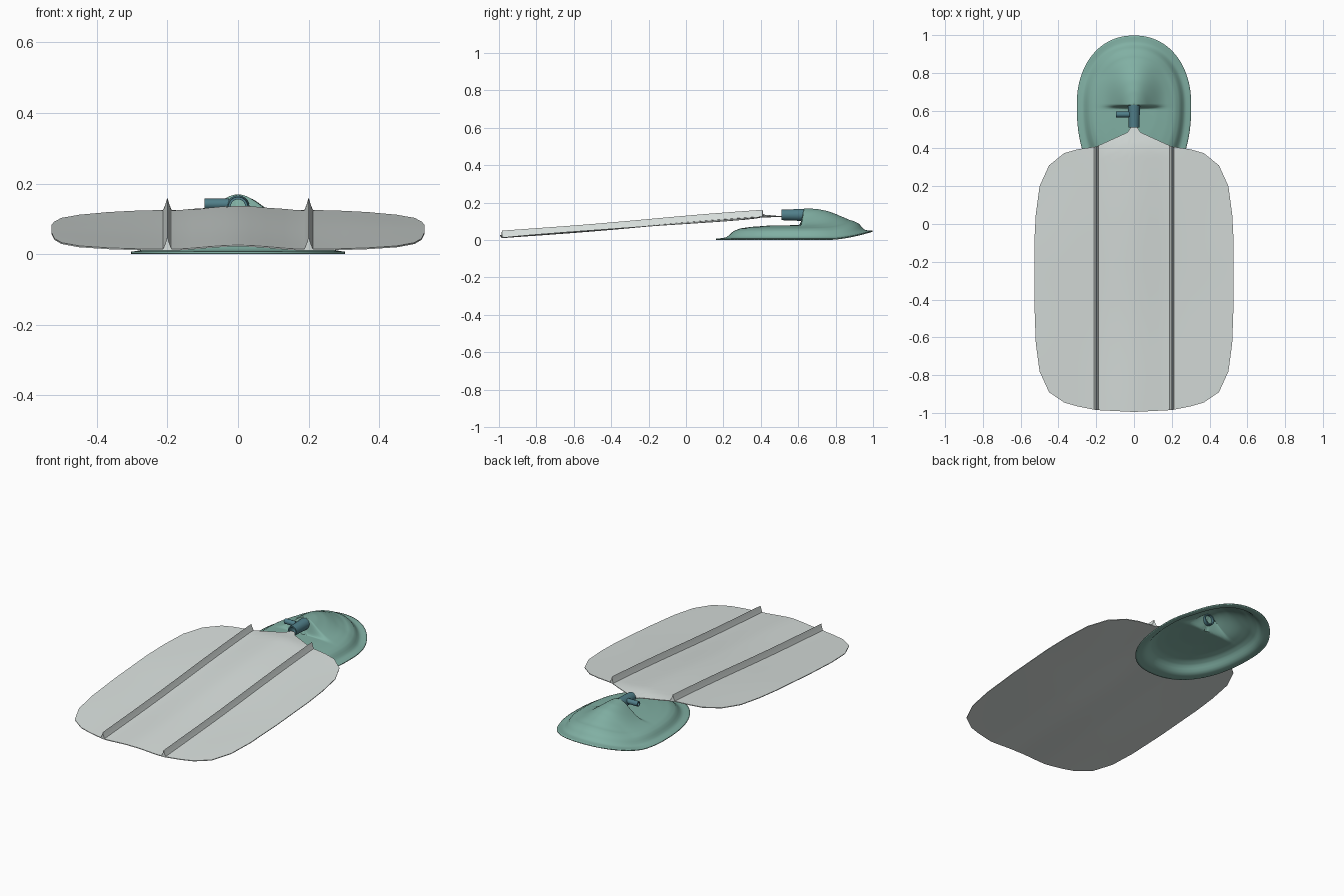
import bpy, bmesh, math
from mathutils import Matrix, Vector

if "Cube" in bpy.data.objects:
    bpy.data.objects.remove(bpy.data.objects["Cube"])


def mat(name, rgb):
    m = bpy.data.materials.new(name)
    m.diffuse_color = (*rgb, 1)
    m.use_nodes = True
    m.node_tree.nodes["Principled BSDF"].inputs["Base Color"].default_value = m.diffuse_color
    return m


SHEET = mat("pale grey sheet", (0.69, 0.74, 0.72))
MASK = mat("sea green rubber", (0.22, 0.435, 0.37))
VALVE = mat("dark teal plastic", (0.08, 0.21, 0.25))


def lerp(pts, x):
    """Piecewise linear lookup."""
    if x <= pts[0][0]:
        return pts[0][1]
    for (a, p), (b, q) in zip(pts, pts[1:]):
        if x <= b:
            return p + (q - p) * (x - a) / (b - a)
    return pts[-1][1]


def smooth(a, b, x):
    t = max(0.0, min(1.0, (x - a) / (b - a)))
    return t * t * (3 - 2 * t)


def finish(bm, name, material, angle):
    bmesh.ops.recalc_face_normals(bm, faces=bm.faces)
    me = bpy.data.meshes.new(name)
    bm.to_mesh(me)
    bm.free()
    ob = bpy.data.objects.new(name, me)
    bpy.context.collection.objects.link(ob)
    me.materials.append(material)
    bpy.ops.object.select_all(action='DESELECT')
    ob.select_set(True)
    bpy.context.view_layer.objects.active = ob
    bpy.ops.object.shade_smooth_by_angle(angle=math.radians(angle))
    return ob


# Face sheet: columns across x between a far and a near edge, with two solid ribs
FAR = [(0, .52), (.012, .52), (.035, .485), (.2, .41), (.3, .395), (.37, .375), (.45, .31),
       (.5, .2), (.52, .05), (.528, -.1)]
NEAR = [(0, -.995), (.2, -.985), (.3, -.965), (.37, -.945), (.45, -.89),
        (.5, -.78), (.52, -.63), (.528, -.4)]
half = [.012, .035, .08, .13, .17, .188, .195, .2, .205, .212, .24, .3, .37, .41, .45,
        .475, .5, .51, .52, .528]
xs = [-x for x in reversed(half)] + [0] + half
ROWS = 36


def sheet_z(x, y, rib):
    z = .012 + .081 * (min(y, .4) + .99) + .003 * math.sin(5 * y + 1) * math.cos(4 * x)
    z += .012 * smooth(.2, 0, abs(x))
    z -= .006 * smooth(.2, .5, abs(x)) * smooth(-.2, .4, y)
    z += .004 * smooth(.2, .5, abs(x)) * smooth(-.3, -.9, y)
    z -= .008 * smooth(.4, .5, y)
    d = abs(abs(x) - .2)
    return z + (.036 * max(0, 1 - d / .0125) ** 1.3 if rib else -.004)


bm = bmesh.new()
layers = []
for rib in (True, False):
    grid = []
    for x in xs:
        y0, y1 = lerp(NEAR, abs(x)), lerp(FAR, abs(x))
        ys = [y0 + (y1 - y0) * j / ROWS for j in range(ROWS + 1)]
        grid.append([bm.verts.new((x, y, sheet_z(x, y, rib))) for y in ys])
    for a, b in zip(grid, grid[1:]):
        for j in range(ROWS):
            bm.faces.new((a[j], b[j], b[j + 1], a[j + 1]))
    # rim of this layer, walked once round
    layers.append([c[0] for c in grid] + grid[-1][1:] +
                  [c[-1] for c in reversed(grid[:-1])] + grid[0][-2:0:-1])
top, low = layers
for i in range(len(top)):
    bm.faces.new((top[i - 1], top[i], low[i], low[i - 1]))
finish(bm, "face_sheet", SHEET, 40)

# Mask: polar grid over an egg outline, with a flange, a low body and a rear hump
BODY = [(0, .08), (.4, .077), (.6, .07), (.72, .062), (.8, .048), (.85, .025),
        (.89, .013), (.95, .009), (1, .007)]
HUMP = [(0, .09), (.2, .087), (.35, .077), (.47, .062), (.67, .028), (.9, .008), (1, 0)]
CY, SEG, RINGS = .63, 112, 36


def outline(a):
    c, s = math.cos(a), math.sin(a)
    b, e = (.368, 2.15) if s > 0 else (.47, 2.3)
    r = (abs(c / .303) ** e + abs(s / b) ** e) ** (-1 / e)
    return r * c, r * s


def mask_point(a, t):
    ox, oy = outline(a)
    x, y = ox * t, CY + oy * t
    z = lerp(BODY, t) + .042 * max(0, (y - .78) / .215) ** 1.5
    width = .105 + .27 * max(0, y - CY)
    z += lerp(HUMP, t) * math.exp(-(x / width) ** 2) * smooth(.61, .632, y)
    return x, y, z


bm = bmesh.new()
centre = bm.verts.new(mask_point(0, 0))
rings = [[bm.verts.new(mask_point(2 * math.pi * k / SEG, i / RINGS)) for k in range(SEG)]
         for i in range(1, RINGS + 1)]
for k in range(SEG):
    n = (k + 1) % SEG
    bm.faces.new((centre, rings[0][k], rings[0][n]))
    for a, b in zip(rings, rings[1:]):
        bm.faces.new((a[k], b[k], b[n], a[n]))
mask = finish(bm, "mask_dome", MASK, 50)
if sum(p.normal.z for p in mask.data.polygons) < 0:
    mask.data.flip_normals()
shell = mask.modifiers.new("shell", 'SOLIDIFY')
shell.thickness = .006
shell.offset = -1


def tube(name, profile, start, direction, seg=32):
    """Closed lathe of (distance, radius) points along a direction."""
    rot = Vector((0, 0, 1)).rotation_difference(Vector(direction)).to_matrix().to_4x4()
    m = Matrix.Translation(start) @ rot
    bm = bmesh.new()
    loops = [[bm.verts.new(m @ Vector((r * math.cos(2 * math.pi * k / seg),
                                       r * math.sin(2 * math.pi * k / seg), d)))
              for k in range(seg)] for d, r in profile]
    for a, b in zip(loops, loops[1:] + loops[:1]):
        for k in range(seg):
            n = (k + 1) % seg
            bm.faces.new((a[k], a[n], b[n], b[k]))
    return finish(bm, name, VALVE, 35)


# Breathing valve and its side port, both hollow
tube("valve_tube", [(0, .028), (.135, .033), (.135, .026), (0, .021)], (0, .51, .134), (0, 1, 0))
tube("side_port", [(0, .015), (.07, .015), (.07, .01), (0, .01)],
     (-.025, .58, .142), (-1, 0, 0), 20)
